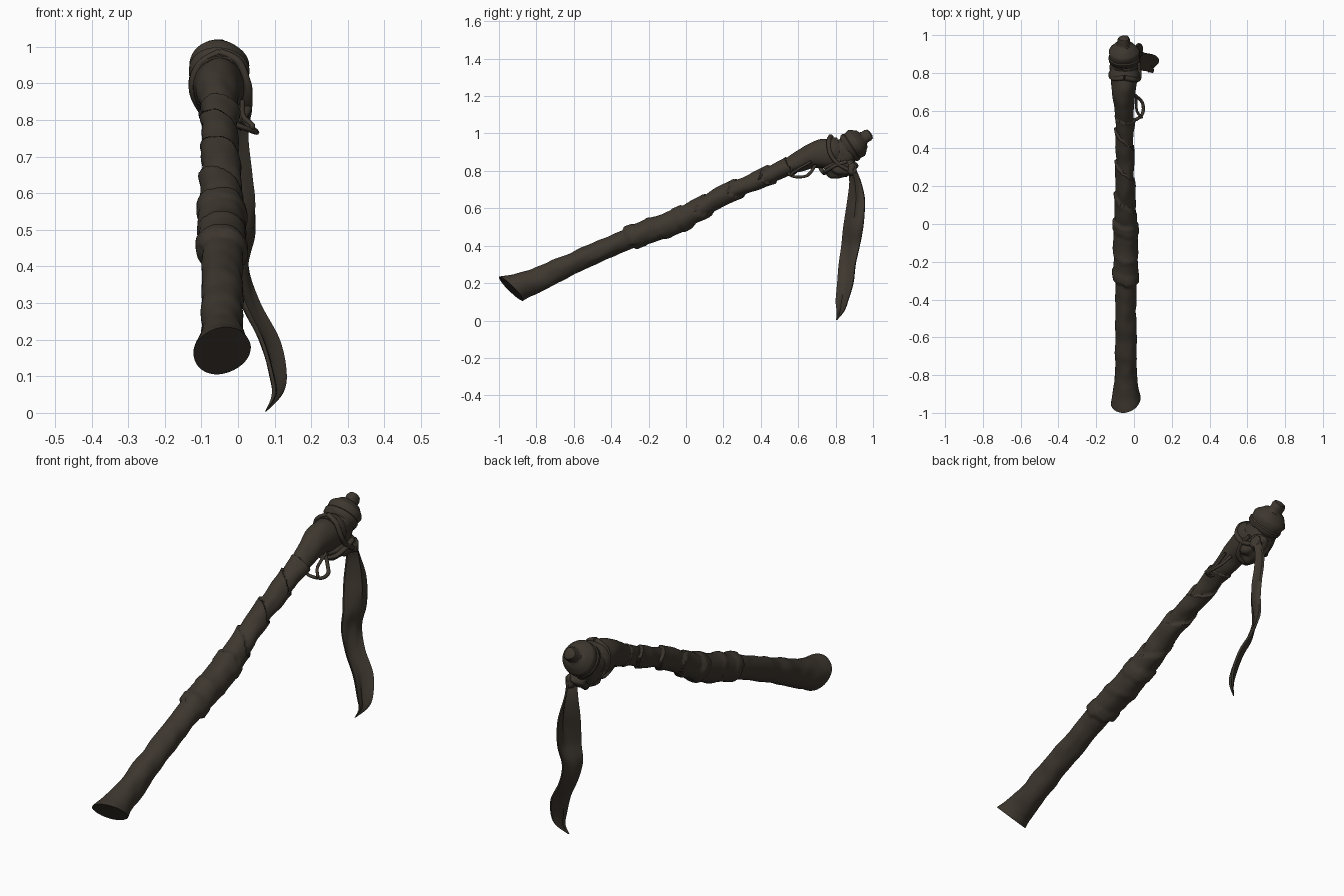
import bpy, bmesh, math
from mathutils import Vector, noise

if "Cube" in bpy.data.objects:
    bpy.data.objects.remove(bpy.data.objects["Cube"])

def material(name, rgb):
    m = bpy.data.materials.new(name)
    m.diffuse_color = (*rgb, 1)
    m.use_nodes = True
    m.node_tree.nodes["Principled BSDF"].inputs["Base Color"].default_value = m.diffuse_color
    return m

BROWN = material("dark weathered brown", (0.047, 0.038, 0.028))

def finish(name, bm, angle=45):
    bmesh.ops.recalc_face_normals(bm, faces=bm.faces)
    me = bpy.data.meshes.new(name)
    bm.to_mesh(me)
    bm.free()
    ob = bpy.data.objects.new(name, me)
    bpy.context.collection.objects.link(ob)
    me.materials.append(BROWN)
    bpy.ops.object.select_all(action='DESELECT')
    ob.select_set(True)
    bpy.context.view_layer.objects.active = ob
    bpy.ops.object.shade_smooth_by_angle(angle=math.radians(angle))
    return ob

def sample(st, u):
    """Smooth interpolation through stations, u in 0..1."""
    f = min(u * (len(st) - 1), len(st) - 1.0001)
    i = int(f)
    t = f - i
    p = [st[max(0, min(len(st) - 1, i + k))] for k in (-1, 0, 1, 2)]
    return [0.5 * (2*b + (c - a)*t + (2*a - 5*b + 4*c - d)*t*t + (3*b - a - 3*c + d)*t**3)
            for a, b, c, d in zip(*p)]

def loft(name, rings, angle=45, caps=True):
    bm = bmesh.new()
    rows = [[bm.verts.new(p) for p in r] for r in rings]
    n = len(rows[0])
    for a, b in zip(rows, rows[1:]):
        for i in range(n):
            bm.faces.new((a[i], a[(i+1) % n], b[(i+1) % n], b[i]))
    if caps:
        bm.faces.new(rows[0])
        bm.faces.new(rows[-1])
    return finish(name, bm, angle)

def ring(c, n, rx, rv, seg=40, bump=None):
    n = Vector(n).normalized()
    side = (Vector((1, 0, 0)) - n * n.x).normalized()
    up = side.cross(n)
    out = []
    for i in range(seg):
        a = math.tau * i / seg
        e = bump(a) if bump else 0
        out.append(Vector(c) + side * math.cos(a) * (rx + e) + up * math.sin(a) * (rv + e))
    return out

# Shaft with flared foot, sleeve, spiral wrapping and swollen head
AXIS = Vector((0, 0.91, 0.42))
FOOT = Vector((-0.2, 0.72, 0.72))
shaft = [  # x, y, z, side radius, vertical radius
    (-.043, -.935, .170, .080, .090), (-.043, -.880, .187, .068, .074),
    (-.043, -.800, .215, .059, .066), (-.043, -.600, .308, .056, .057),
    (-.043, -.300, .440, .056, .055), (-.045, -.030, .540, .055, .056),
    (-.048, .200, .670, .046, .047), (-.050, .350, .735, .043, .042),
    (-.050, .500, .803, .043, .043), (-.052, .600, .848, .050, .052),
    (-.054, .680, .880, .060, .070), (-.053, .760, .884, .068, .092),
    (-.051, .820, .882, .073, .098), (-.051, .880, .905, .062, .066)]

def wrap(y, a, u):
    k = a / math.tau
    e = 0.006 * noise.noise(Vector((math.cos(a), math.sin(a), y * 14)))
    w = y + 0.012 * math.sin(a + 1)
    if -.30 < w < .01:                       # leather sleeve with raised bands
        e += .009
        if w < -.25 or w > -.04:
            e += .005
        if abs(w + .15 + .02 * math.sin(a)) < .015:
            e += .003
    elif .01 <= w < .56:                     # overlapping spiral strips
        e += .012 * (((y / .17) + abs(2 * k - 1) * .7) % 1.0)
    elif y < -.85:
        e *= .8
    return e

rings = []
N = 300
for j in range(N + 1):
    u = j / N
    x, y, z, rx, rv = sample(shaft, u)
    t = max(0, 1 - u / .12)
    n = AXIS.lerp(FOOT.normalized(), t)
    rings.append(ring((x, y, z), n, rx, rv, 44, lambda a: wrap(y, a, u)))
loft("wrapped_shaft", rings, 50)

# Capped end with a stubby tip
CAP = Vector((0, .83, .55)).normalized()
cap = [(-.06, .058), (-.045, .074), (-.03, .076), (-.012, .068), (.0, .069), (.012, .081),
       (.028, .083), (.034, .078), (.045, .079), (.062, .082), (.073, .076), (.085, .064),
       (.1, .052), (.105, .038), (.115, .032), (.135, .033), (.149, .027), (.155, .012)]
c0 = Vector((-.053, .86, .915))
loft("end_cap", [ring(c0 + CAP * t, CAP, r, r, 40,
     lambda a: .002 * math.sin(3 * a + t * 30)) for t, r in cap], 40)

# Flared collar behind the cap
COL = Vector((0, .95, .3))
collar = [(-.025, .066), (-.022, .083), (-.005, .086), (.012, .078), (.03, .070)]
loft("collar", [ring(Vector((-.052, .80, .905)) + COL * t, COL, r - .006, r, 40,
     lambda a: .004 * math.sin(2 * a + 1)) for t, r in collar], 50)

# Cloth bundle and knot under the head
def lump(name, c, s, amp=.15):
    bm = bmesh.new()
    bmesh.ops.create_icosphere(bm, subdivisions=4, radius=1)
    for v in bm.verts:
        k = 1 + amp * noise.noise(v.co * 1.8 + Vector(c) * 9)
        v.co = Vector([c[i] + v.co[i] * k * s[i] for i in range(3)])
    finish(name, bm, 60)

lump("cloth_bundle", (-.035, .825, .825), (.062, .085, .062), .3)
lump("knot", (.008, .885, .808), (.026, .026, .036), .3)

# Cords and loop: thick flat curves
def cord(name, pts, r, flat=1.0):
    pts = [sample(pts, i / 40) for i in range(41)]
    rs = []
    for i, p in enumerate(pts):
        d = (Vector(pts[min(40, i + 1)]) - Vector(pts[max(0, i - 1)])).normalized()
        s = d.cross(Vector((0.3, .2, .93))).normalized()
        u = s.cross(d)
        rs.append([Vector(p) + s * r * math.cos(a) + u * r * flat * math.sin(a)
                   for a in [math.tau * k / 10 for k in range(10)]])
    loft(name, rs, 60)

cord("hanging_loop", [(-.03, .56, .80), (.0, .55, .785), (.035, .57, .772), (.049, .60, .767),
                      (.045, .64, .772), (.025, .665, .79), (-.005, .69, .83)], .009, .8)
cord("loop_tail", [(.03, .575, .775), (.04, .565, .785), (.015, .60, .81), (.012, .67, .85)], .007)
cord("strap_right", [(-.05, .775, .985), (.0, .765, .96), (.024, .77, .90), (.026, .80, .85),
                     (.022, .85, .815), (.01, .885, .80)], .014, .8)
cord("strap_left", [(-.05, .775, .985), (-.1, .77, .955), (-.122, .78, .90), (-.112, .81, .85),
                    (-.07, .86, .80), (.0, .885, .80)], .013, .8)
cord("strap_low", [(-.1, .70, .85), (-.06, .735, .79), (.0, .75, .80), (.026, .80, .83),
                   (.024, .86, .85)], .012, .8)

# Hanging cloth strip, folded along its length
strip = [  # x, y, z, half width, fold depth
    (.012, .885, .820, .018, .012), (.008, .905, .740, .030, .014),
    (.016, .910, .650, .045, .016), (.026, .903, .570, .050, .018),
    (.026, .893, .490, .052, .014), (.008, .880, .400, .048, .004),
    (.026, .862, .300, .044, -.010), (.074, .852, .200, .042, -.012),
    (.100, .834, .105, .032, -.010), (.103, .826, .050, .019, -.004),
    (.076, .806, .004, .003, 0)]
rs = []
for j in range(61):
    x, y, z, w, f = sample(strip, j / 60)
    top, bot = [], []
    for k in range(9):
        s = k / 4 - 1
        bend = f * (1 - 2 * abs(s)) + .004 * math.sin(s * 5 + j * .2) * w / .05
        th = .005 * min(1, w / .02)
        p = Vector((x + .5 * w * s + bend, y + w * s, max(z, .002)))
        top.append(p + Vector((th, -th * .4, 0)))
        bot.append(p - Vector((th, -th * .4, 0)))
    rs.append(top + bot[::-1])
loft("hanging_cloth", rs, 50)
